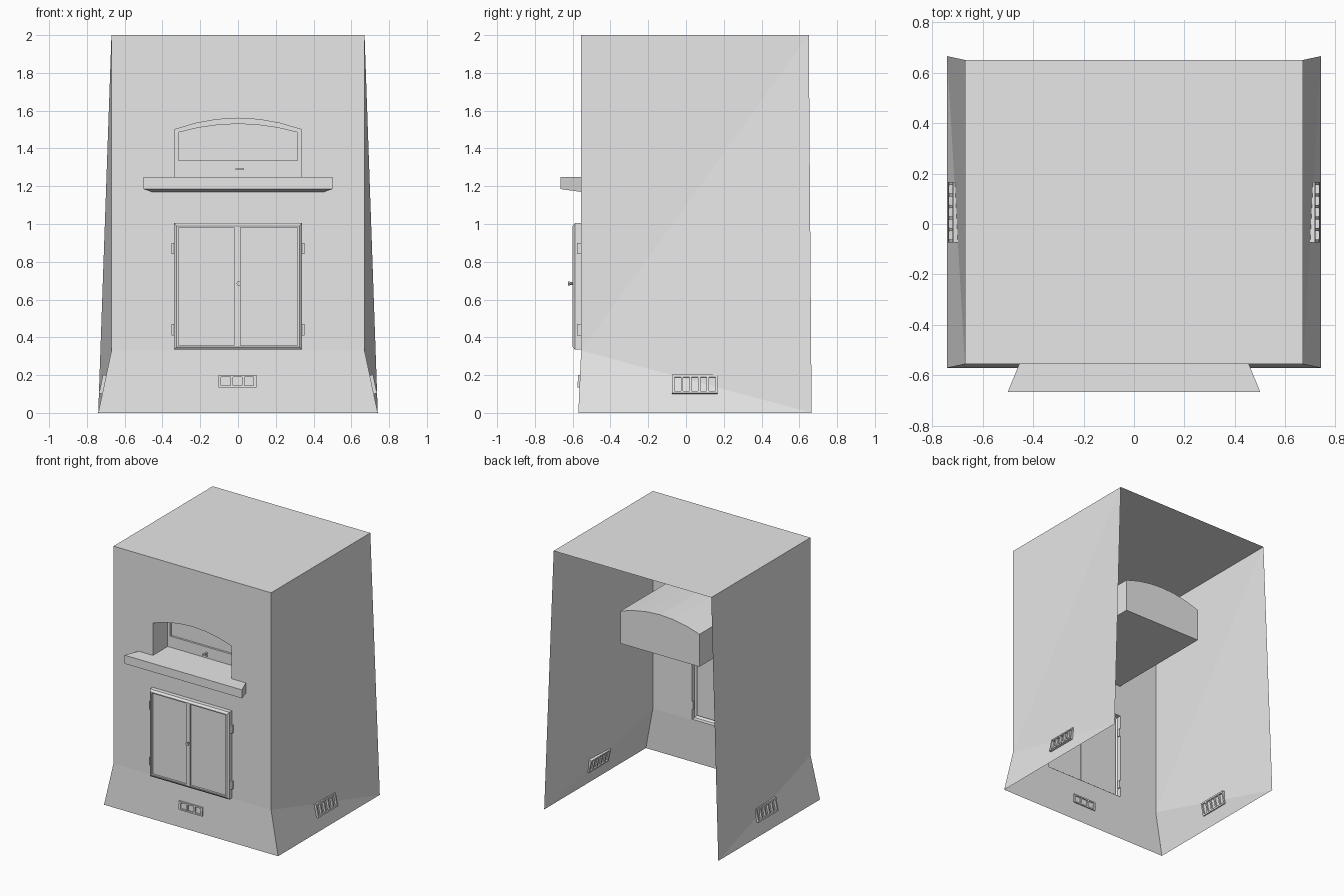
import bpy, bmesh, math
from mathutils import Matrix, Vector

if "Cube" in bpy.data.objects:
    bpy.data.objects.remove(bpy.data.objects["Cube"])

grey = bpy.data.materials.new("plaster_grey")
grey.diffuse_color = (0.8, 0.8, 0.8, 1)
grey.use_nodes = True
grey.node_tree.nodes["Principled BSDF"].inputs["Base Color"].default_value = grey.diffuse_color
WALL_Y = -0.555


def finish(name, bm, recalc=True):
    if recalc:
        bmesh.ops.recalc_face_normals(bm, faces=bm.faces)
    me = bpy.data.meshes.new(name)
    bm.to_mesh(me)
    bm.free()
    me.materials.append(grey)
    ob = bpy.data.objects.new(name, me)
    bpy.context.collection.objects.link(ob)
    return ob


def loft(name, sections, cap_start=False, cap_end=True):
    """Connect matching (outline, y) sections; outlines are lists of (x, z)."""
    bm = bmesh.new()
    rings = [[bm.verts.new((x, y, z)) for x, z in pts] for pts, y in sections]
    for a, b in zip(rings, rings[1:]):
        for i in range(len(a)):
            j = (i + 1) % len(a)
            bm.faces.new((a[i], a[j], b[j], b[i]))
    if cap_start:
        bm.faces.new(rings[0])
    if cap_end:
        bm.faces.new(rings[-1])
    ob = finish(name, bm)
    # open shells: make sure the visible front cap faces -y
    last = ob.data.polygons[-1]
    if cap_end and not cap_start and last.normal.y > 0:
        ob.data.flip_normals()
    return ob


def add_box(bm, x0, x1, y0, y1, z0, z1):
    m = Matrix.Translation(((x0 + x1) / 2, (y0 + y1) / 2, (z0 + z1) / 2))
    m = m @ Matrix.Diagonal((x1 - x0, y1 - y0, z1 - z0, 1))
    bmesh.ops.create_cube(bm, size=1, matrix=m)


def boxes(name, *dims):
    bm = bmesh.new()
    for d in dims:
        add_box(bm, *d)
    return finish(name, bm)


def rect(x0, x1, z0, z1):
    return [(x0, z0), (x1, z0), (x1, z1), (x0, z1)]


def arch(x0, x1, z0, spring, rise, n=6):
    """Flat-bottomed outline with a shallow arched top."""
    pts = [(x0, z0), (x1, z0)]
    for i in range(n + 1):
        t = 1 - 2 * i / n
        pts.append(((x0 + x1) / 2 + t * (x1 - x0) / 2, spring + rise * (1 - t * t)))
    return pts


niche_outline = arch(-0.335, 0.335, 1.25, 1.5, 0.06)
door_outline = rect(-0.338, 0.338, 0.335, 1.005)

# Front wall with openings for the niche and the doors
bm = bmesh.new()
for outline in (rect(-0.67, 0.67, 0.33, 2.0), niche_outline, door_outline):
    vs = [bm.verts.new((x, WALL_Y, z)) for x, z in outline]
    for i in range(len(vs)):
        bm.edges.new((vs[i - 1], vs[i]))
bmesh.ops.triangle_fill(bm, edges=bm.edges[:], use_beauty=True, normal=(0, -1, 0))
for f in bm.faces:
    f.normal_update()
    if f.normal.y > 0:
        f.normal_flip()
finish("front_wall", bm, recalc=False)

# Top, flared skirt and side walls (back and bottom stay open)
bm = bmesh.new()
corner = {}
for s in (-1, 1):
    corner[s] = [bm.verts.new((s * x, y, z)) for x, y, z in (
        (0.67, WALL_Y, 2), (0.67, WALL_Y, 0.33), (0.74, -0.57, 0),
        (0.74, 0.665, 0), (0.67, 0.65, 2))]
    ft, fm, fb, bb, bt = corner[s]
    for tri in ((fm, fb, bb), (fm, bb, bt), (fm, bt, ft)):
        bm.faces.new(tri if s > 0 else tri[::-1])
L, R = corner[-1], corner[1]
bm.faces.new((L[0], R[0], R[4], L[4]))
bm.faces.new((L[2], R[2], R[1], L[1]))
finish("outer_shell", bm, recalc=False)

# Oven niche running into the hollow body
loft("oven_niche", [(niche_outline, WALL_Y), (niche_outline, 0.315)])

# Arched oven door set back in the niche, with a recessed panel
panel = arch(-0.315, 0.315, 1.335, 1.485, 0.045)
loft("oven_door", [(niche_outline, -0.375), (panel, -0.375), (panel, -0.36)])
boxes("oven_handle", (-0.005, 0.005, -0.41, -0.375, 1.285, 1.295),
      (-0.012, 0.032, -0.418, -0.408, 1.285, 1.295))

# Tapered shelf in front of the niche, slightly thicker at the wall
loft("shelf", [(rect(-0.5, 0.5, 1.185, 1.25), -0.665),
               (rect(-0.455, 0.455, 1.17, 1.25), WALL_Y)], cap_start=True)

# Chamfered door frame with recessed leaves
loft("door_frame", [
    (door_outline, WALL_Y),
    (door_outline, -0.588),
    (rect(-0.325, 0.325, 0.35, 0.99), -0.6),
    (rect(-0.315, 0.315, 0.358, 0.982), -0.6),
    (rect(-0.315, 0.315, 0.358, 0.982), -0.585)])
boxes("door_centre_bar", (-0.02, 0.012, -0.6, -0.58, 0.355, 0.985))

# Door knob
bm = bmesh.new()
bmesh.ops.create_cone(bm, cap_ends=True, segments=8, radius1=0.006, radius2=0.012,
                      depth=0.028,
                      matrix=Matrix.Translation((0.004, -0.612, 0.685))
                      @ Matrix.Rotation(math.pi / 2, 4, 'X'))
finish("door_knob", bm)

# Hinges
boxes("door_hinges", *[
    (min(s * 0.33, s * 0.352), max(s * 0.33, s * 0.352), -0.577, WALL_Y, z, z + 0.06)
    for s in (-1, 1) for z in (0.41, 0.84)])


# Ventilation grilles: two rails with upright bars, tilted along the skirt
def grille(name, width, height, bars, rail, bar, depth, place):
    bm = bmesh.new()
    w, h, d = width / 2, height / 2, depth / 2
    for s in (-1, 1):
        c = s * (h - rail / 2)
        add_box(bm, -w, w, -d, d, c - rail / 2, c + rail / 2)
    for i in range(bars):
        c = (-w + bar / 2) + i * (width - bar) / (bars - 1)
        add_box(bm, c - bar / 2, c + bar / 2, -d * 0.9, d * 0.9, -h + rail, h - rail)
    bm.transform(place)
    return finish(name, bm)


lean = math.atan(0.07 / 0.33)
grille("front_grille", 0.2, 0.066, 4, 0.01, 0.014, 0.02,
       Matrix.Translation((-0.003, -0.564, 0.167)) @ Matrix.Rotation(-0.045, 4, 'X'))
for s, side in ((-1, "left"), (1, "right")):
    grille(side + "_grille", 0.24, 0.1, 6, 0.012, 0.012, 0.03,
           Matrix.Translation((s * 0.712, 0.047, 0.15))
           @ Matrix.Rotation(s * math.pi / 2, 4, 'Z') @ Matrix.Rotation(-lean, 4, 'X'))
